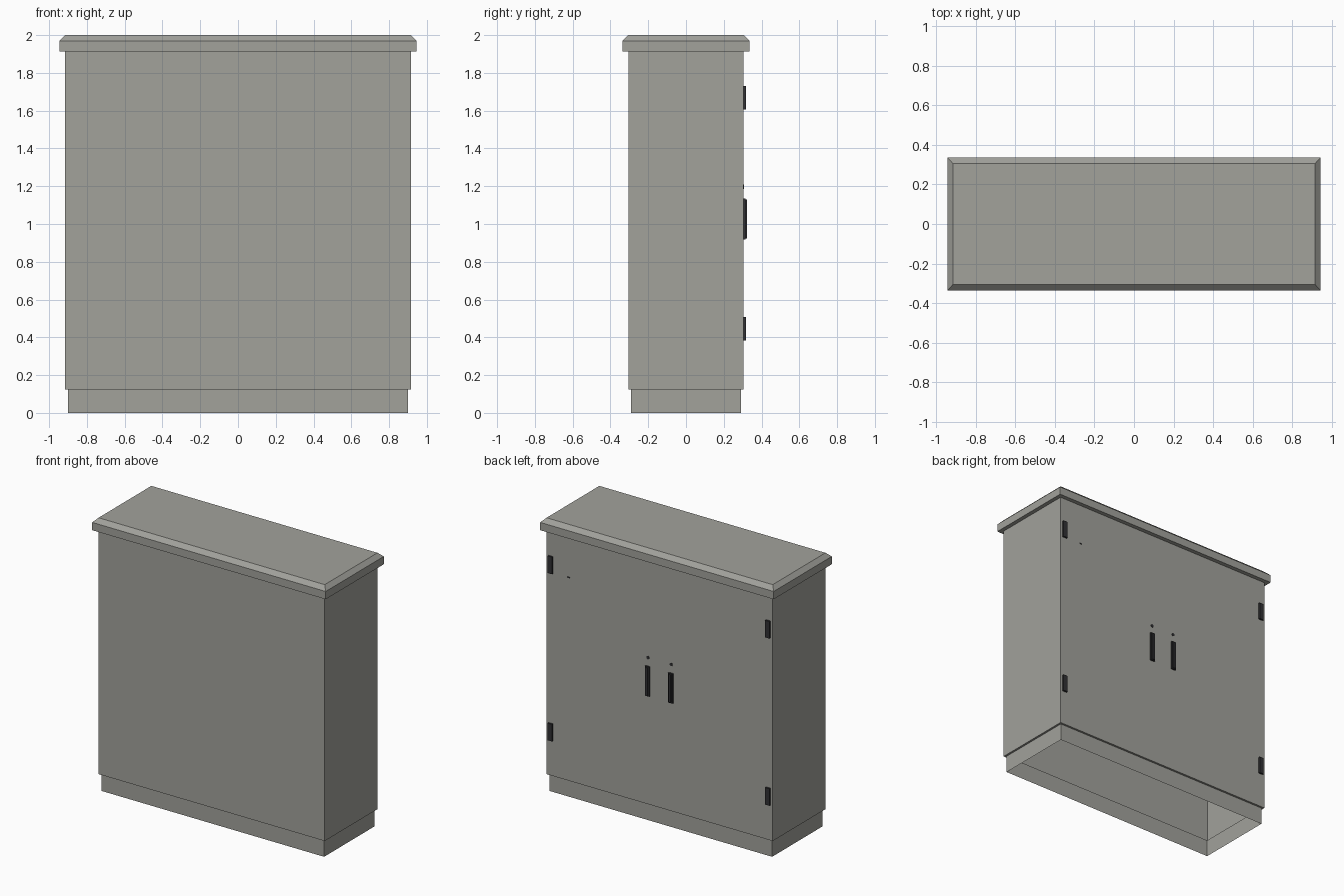
import bpy, bmesh, math

if "Cube" in bpy.data.objects:
    bpy.data.objects.remove(bpy.data.objects["Cube"])


def material(name, rgb):
    m = bpy.data.materials.new(name)
    m.diffuse_color = (*rgb, 1)
    m.use_nodes = True
    m.node_tree.nodes["Principled BSDF"].inputs["Base Color"].default_value = m.diffuse_color
    return m


GREY = material("warm grey paint", (0.36, 0.36, 0.33))
DARK = material("dark metal", (0.03, 0.03, 0.033))


def finish(name, bm, mat):
    me = bpy.data.meshes.new(name)
    bm.to_mesh(me)
    bm.free()
    me.materials.append(mat)
    ob = bpy.data.objects.new(name, me)
    bpy.context.collection.objects.link(ob)
    return ob


def shell(name, rings, close_top=False):
    """Rectangular sheet shell through rings of (half x, half y, z)."""
    bm = bmesh.new()
    loops = [[bm.verts.new((sx * hx, sy * hy, z))
              for sx, sy in ((-1, -1), (1, -1), (1, 1), (-1, 1))]
             for hx, hy, z in rings]
    for a, b in zip(loops, loops[1:]):
        for i in range(4):
            j = (i + 1) % 4
            bm.faces.new((a[i], a[j], b[j], b[i]))
    if close_top:
        bm.faces.new(loops[-1])
    return finish(name, bm, GREY)


def box(name, x, z, w, h, y0, y1):
    bm = bmesh.new()
    bmesh.ops.create_cube(bm, size=1)
    for v in bm.verts:
        v.co = (x + v.co.x * w, (y0 + y1) / 2 + v.co.y * (y1 - y0), z + v.co.z * h)
    return finish(name, bm, DARK)


# Hollow cabinet, open underneath
shell("plinth", [(0.90, 0.29, 0), (0.90, 0.29, 0.125)])
shell("cabinet_body", [(0.90, 0.29, 0.125), (0.915, 0.305, 0.125), (0.915, 0.305, 1.913)])
shell("roof_cap", [(0.915, 0.305, 1.913), (0.945, 0.336, 1.913),
                   (0.945, 0.336, 1.97), (0.915, 0.305, 2.0)], True)

# Door fittings on the back, mirrored left and right
BACK = 0.305
for side, s in (("left", 1), ("right", -1)):
    for level, z in (("lower", 0.445), ("upper", 1.668)):
        box(f"{side}_{level}_hinge", s * 0.88, z, 0.035, 0.125, BACK - 0.005, 0.318)
    box(f"{side}_handle", s * 0.094, 1.027, 0.036, 0.217, BACK - 0.005, 0.316)
    box(f"{side}_handle_grip", s * 0.094, 1.027, 0.018, 0.205, 0.31, 0.324)
    # Lock
    bm = bmesh.new()
    bmesh.ops.create_cone(bm, cap_ends=True, segments=8, radius1=0.012, radius2=0.012, depth=0.006)
    for v in bm.verts:
        x, y, z = v.co
        v.co = (s * 0.094 + x, BACK + z, 1.197 + y)
    bmesh.ops.recalc_face_normals(bm, faces=bm.faces)
    finish(f"{side}_lock", bm, DARK)

# Small slot on the left door
box("door_slot", 0.735, 1.612, 0.022, 0.008, BACK - 0.003, BACK + 0.003)
